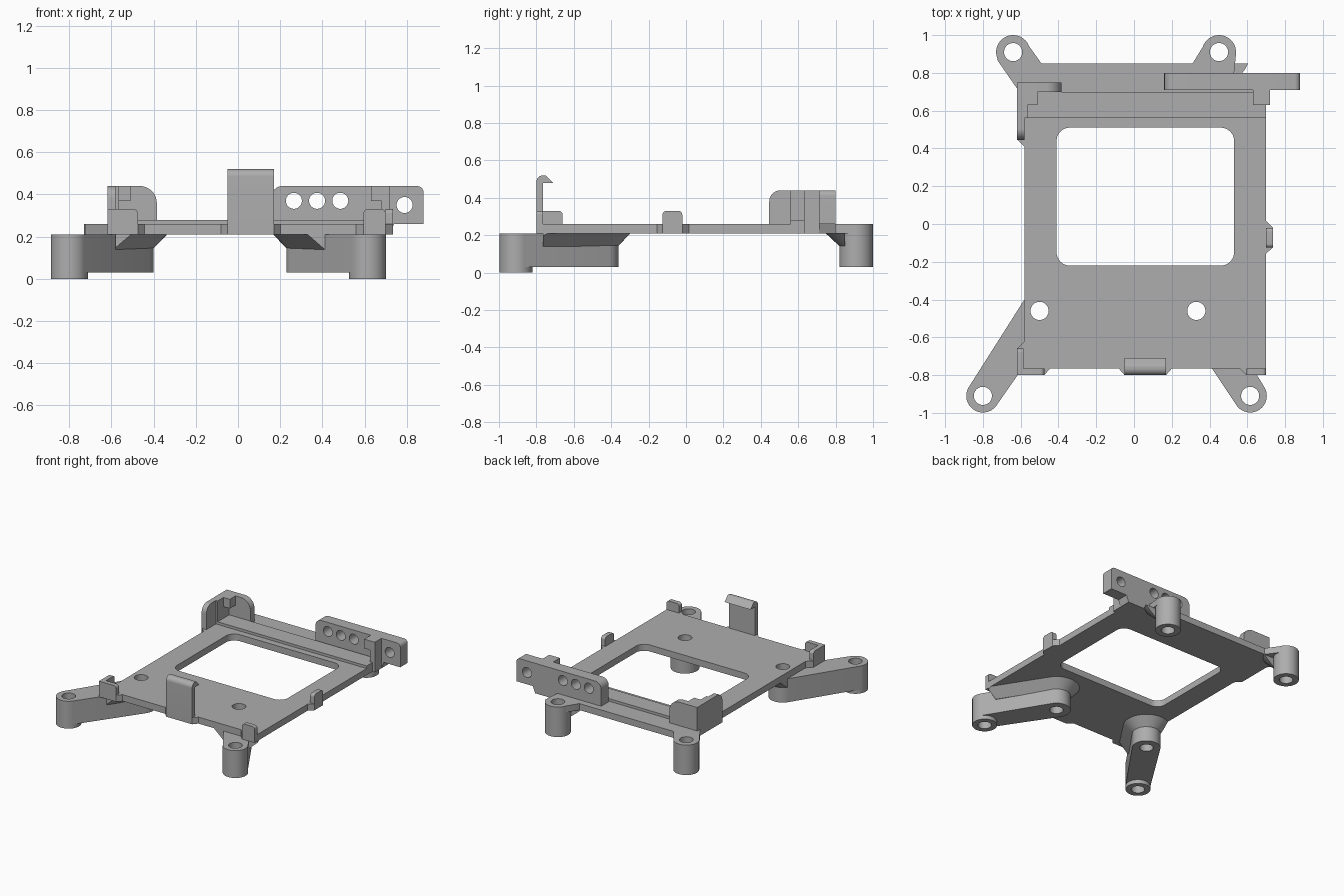
import bpy, bmesh
from math import cos, sin, tan, pi, radians
from mathutils import Vector

if "Cube" in bpy.data.objects:
    bpy.data.objects.remove(bpy.data.objects["Cube"])

grey = bpy.data.materials.new("plain grey")
grey.use_nodes = True
grey.diffuse_color = (0.42, 0.42, 0.42, 1)
grey.node_tree.nodes["Principled BSDF"].inputs["Base Color"].default_value = (0.42, 0.42, 0.42, 1)


def finish(name, bm):
    bmesh.ops.recalc_face_normals(bm, faces=bm.faces)
    mesh = bpy.data.meshes.new(name)
    bm.to_mesh(mesh)
    bm.free()
    mesh.materials.append(grey)
    obj = bpy.data.objects.new(name, mesh)
    bpy.context.collection.objects.link(obj)
    return obj


def rounded(corners, steps=8):
    """Outline from (a, b) or (a, b, radius) corners."""
    out, n = [], len(corners)
    for i, c in enumerate(corners):
        p = Vector(c[:2])
        if len(c) == 2:
            out.append(p)
            continue
        u = (Vector(corners[i - 1][:2]) - p).normalized()
        v = (Vector(corners[(i + 1) % n][:2]) - p).normalized()
        half = u.angle(v) / 2
        reach = c[2] / tan(half)
        centre = p + (u + v).normalized() * c[2] / sin(half)
        a, b = p + u * reach - centre, p + v * reach - centre
        for k in range(steps + 1):
            d = a.lerp(b, k / steps).normalized()
            out.append(centre + d * c[2])
    return out


def prism(name, corners, axis, lo, hi):
    """Extrude an outline along x (y,z outline), y (x,z) or z (x,y)."""
    def place(p, t):
        return {"x": (t, p[0], p[1]), "y": (p[0], t, p[1]), "z": (p[0], p[1], t)}[axis]
    bm = bmesh.new()
    pts = rounded(corners)
    face = bm.faces.new([bm.verts.new(place(p, lo)) for p in pts])
    ext = bmesh.ops.extrude_face_region(bm, geom=[face])
    verts = [g for g in ext["geom"] if isinstance(g, bmesh.types.BMVert)]
    bmesh.ops.translate(bm, verts=verts, vec=Vector(place((0, 0), hi - lo)))
    return finish(name, bm)


def box(name, x0, x1, y0, y1, z0, z1):
    return prism(name, [(x0, y0), (x1, y0), (x1, y1), (x0, y1)], "z", z0, z1)


def hull(name, discs, n=48):
    """Convex body around flat discs given as (x, y, z, radius)."""
    bm = bmesh.new()
    for x, y, z, r in discs:
        for k in range(n):
            a = 2 * pi * k / n
            bm.verts.new((x + r * cos(a), y + r * sin(a), z))
    bmesh.ops.convex_hull(bm, input=bm.verts)
    bmesh.ops.dissolve_limit(bm, angle_limit=radians(0.5), verts=bm.verts, edges=bm.edges)
    return finish(name, bm)


def pin(x, y, z0, z1, r, name="post"):
    return hull(name, [(x, y, z0, r), (x, y, z1, r)])


def boolean(obj, cutter, mode="DIFFERENCE", keep=False):
    mod = obj.modifiers.new("cut", "BOOLEAN")
    mod.operation, mod.object, mod.solver = mode, cutter, "EXACT"
    bpy.context.view_layer.objects.active = obj
    bpy.ops.object.modifier_apply(modifier=mod.name)
    if not keep:
        bpy.data.objects.remove(cutter)


TOP, BASE, HOLE = 0.26, 0.21, 0.048

# Main plate with back strip and window
plate = prism("plate", [(-0.58, -0.765), (0.70, -0.765), (0.70, 0.71), (0.53, 0.71),
                        (0.53, 0.85), (-0.58, 0.85)], "z", BASE, TOP)
boolean(plate, prism("window", [(-0.41, -0.22, 0.07), (0.53, -0.22, 0.07),
                                (0.53, 0.51, 0.07), (-0.41, 0.51, 0.07)], "z", 0, 1))
ridge = box("back_ridge", -0.58, 0.70, 0.56, 0.70, TOP - 0.01, 0.28)

# Front arms: boss, arm, foot post, and a flare under the plate
drilled = [plate]
holes = []
for side, bx, px in (("right", -0.50, -0.80), ("left", 0.33, 0.615)):
    by, py = -0.46, -0.91
    arm = hull(side + "_front_arm", [(x, y, z, r) for x, y, r in ((bx, by, 0.10), (px, py, 0.088))
                                     for z in (0.03, BASE)])
    flare = hull(side + "_arm_flare", [(x, y, z, r) for x, y in ((bx, by), (px, py))
                                       for z, r in ((0.14, 0.095), (BASE + 0.002, 0.165))])
    boolean(flare, box("clip_area", -0.58, 0.70, -0.765, 0.85, 0, 1), "INTERSECT")
    foot = pin(px, py, 0, BASE, 0.088, side + "_front_post")
    drilled += [arm, flare, foot]
    holes += [(bx, by), (px, py)]

# Back posts with lugs blending into the strip
lugs = {"right": (-0.64, [(-0.725, 0.87), (-0.58, 0.66), (-0.44, 0.80), (-0.49, 0.85), (-0.565, 0.955)]),
        "left": (0.45, [(0.54, 0.90), (0.53, 0.80), (0.30, 0.80), (0.31, 0.85), (0.375, 0.955)])}
for side, (px, outline) in lugs.items():
    post = pin(px, 0.91, 0.03, TOP, 0.09, side + "_back_post")
    lug = prism(side + "_back_lug", outline, "z", BASE, TOP)
    flare = hull(side + "_post_flare", [(px, 0.91, 0.14, 0.088), (px, 0.91, BASE + 0.002, 0.165)])
    boolean(flare, box("clip_area", -0.62, 0.70, 0.5, 0.85, 0, 1), "INTERSECT")
    drilled += [post, lug, flare]
    holes.append((px, 0.91))

for x, y in holes:
    drill = pin(x, y, -0.1, 0.6, HOLE, "drill")
    for obj in drilled:
        box_x = [(obj.matrix_world @ Vector(c)) for c in obj.bound_box]
        if (min(c.x for c in box_x) < x < max(c.x for c in box_x)
                and min(c.y for c in box_x) - HOLE < y < max(c.y for c in box_x) + HOLE):
            boolean(obj, drill, keep=True)
    bpy.data.objects.remove(drill)

# Back right corner bracket
prism("corner_bracket_back", [(-0.62, BASE), (-0.385, BASE), (-0.385, 0.44, 0.08), (-0.62, 0.44)],
      "y", 0.70, 0.75)
prism("corner_bracket_side", [(0.445, BASE), (0.75, BASE), (0.75, 0.44), (0.445, 0.44, 0.06)],
      "x", -0.62, -0.58)
box("corner_bracket_column", -0.58, -0.565, 0.56, 0.70, BASE, 0.44)
box("corner_bracket_catch", -0.58, -0.51, 0.63, 0.70, 0.37, 0.44)
prism("corner_bracket_foot", [(-0.62, 0.45), (-0.58, 0.41), (-0.58, 0.75), (-0.62, 0.75)],
      "z", BASE, TOP)

# Back left mounting bar, with its corner column
bar = prism("mounting_bar", [(0.16, BASE), (0.72, BASE), (0.74, TOP), (0.88, TOP),
                             (0.88, 0.44, 0.03), (0.16, 0.44, 0.05)], "y", 0.71, 0.80)
for x, z in ((0.265, 0.37), (0.375, 0.37), (0.485, 0.37), (0.79, 0.35)):
    drill = pin(0, 0, -1, 1, 0.038, "drill")
    drill.rotation_euler.x = pi / 2
    drill.location = (x, 0.75, z)
    bpy.context.view_layer.update()
    boolean(bar, drill)
box("bar_column", 0.68, 0.72, 0.63, 0.715, BASE, 0.44)
box("bar_catch", 0.63, 0.69, 0.63, 0.715, 0.37, 0.44)

# Front edge clips
prism("front_right_clip_front", [(-0.62, BASE), (-0.475, BASE), (-0.475, 0.33, 0.02), (-0.62, 0.33)],
      "y", -0.80, -0.765)
prism("front_right_clip_side", [(-0.80, BASE), (-0.66, BASE), (-0.66, 0.33, 0.02), (-0.80, 0.33)],
      "x", -0.62, -0.585)
prism("front_right_clip_foot", [(-0.62, -0.80), (-0.475, -0.80), (-0.44, -0.76), (-0.58, -0.76),
                                (-0.58, -0.62), (-0.62, -0.66)], "z", BASE, TOP)
prism("front_left_clip", [(0.595, BASE), (0.70, BASE), (0.70, 0.33, 0.02), (0.595, 0.33, 0.02)],
      "y", -0.80, -0.765)
prism("front_left_clip_foot", [(0.595, -0.80), (0.70, -0.80), (0.70, -0.76), (0.555, -0.76)],
      "z", BASE, TOP)

# Front hook
prism("front_hook", [(-0.80, BASE), (-0.765, BASE), (-0.765, 0.48), (-0.71, 0.48),
                     (-0.75, 0.52, 0.01), (-0.80, 0.52, 0.035)], "x", -0.05, 0.17)
prism("front_hook_foot", [(-0.085, -0.76), (-0.05, -0.80), (0.17, -0.80), (0.205, -0.76)],
      "z", BASE, TOP)

# Left side clip
prism("left_side_clip", [(-0.125, BASE), (-0.02, BASE), (-0.02, 0.33, 0.02), (-0.125, 0.33, 0.02)],
      "x", 0.70, 0.735)
prism("left_side_clip_foot", [(0.695, -0.16), (0.735, -0.125), (0.735, -0.02), (0.695, 0.02)],
      "z", BASE, TOP)

# Smooth the curved walls and keep hard edges
bpy.ops.object.select_all(action="DESELECT")
for obj in bpy.context.collection.objects:
    if obj.type == "MESH" and obj.data.materials and obj.data.materials[0] == grey:
        obj.select_set(True)
        bpy.context.view_layer.objects.active = obj
bpy.ops.object.shade_smooth_by_angle(angle=radians(30))
